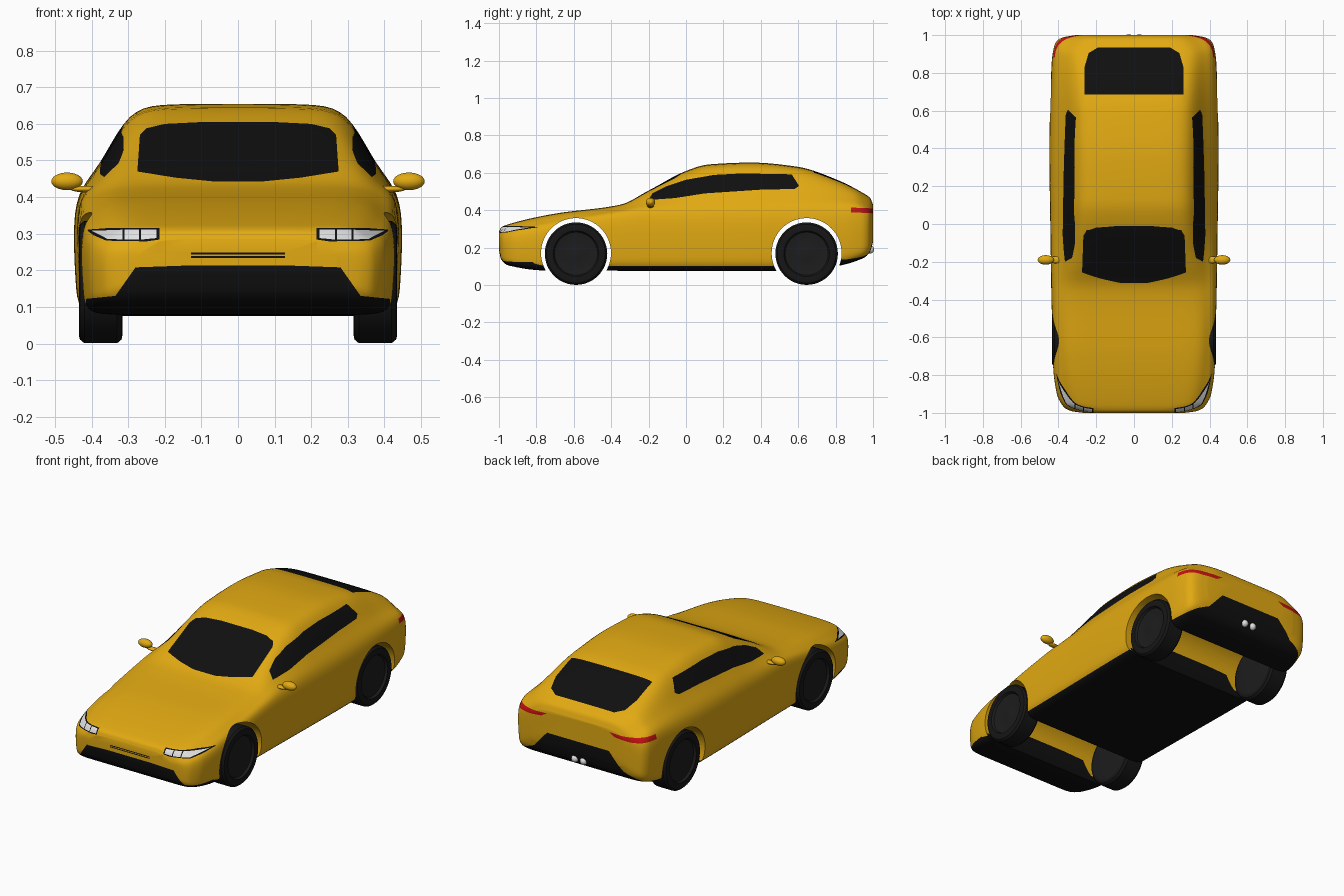
import bpy, bmesh, math
from mathutils import Vector

cube = bpy.data.objects.get("Cube")
if cube:
    bpy.data.objects.remove(cube, do_unlink=True)


def material(name, rgb, rough=0.5):
    m = bpy.data.materials.new(name)
    m.use_nodes = True
    m.diffuse_color = (*rgb, 1)
    bsdf = m.node_tree.nodes["Principled BSDF"]
    bsdf.inputs["Base Color"].default_value = (*rgb, 1)
    bsdf.inputs["Roughness"].default_value = rough
    return m


yellow = material("yellow paint", (0.76, 0.4, 0.006))
black = material("black trim", (0.005, 0.005, 0.005))
white = material("lamp white", (0.75, 0.75, 0.75))
red = material("tail red", (0.55, 0.006, 0.006))
tyre = material("tyre black", (0.008, 0.008, 0.008))
rim = material("dark rim", (0.012, 0.012, 0.013))
YELLOW, BLACK, WHITE, RED = range(4)


def make_object(name, bm, mats):
    bmesh.ops.recalc_face_normals(bm, faces=bm.faces)
    me = bpy.data.meshes.new(name)
    bm.to_mesh(me)
    bm.free()
    for m in mats:
        me.materials.append(m)
    ob = bpy.data.objects.new(name, me)
    bpy.context.collection.objects.link(ob)
    return ob


def activate(ob):
    bpy.ops.object.select_all(action='DESELECT')
    ob.select_set(True)
    bpy.context.view_layer.objects.active = ob


def smooth(ob, degrees=35):
    activate(ob)
    bpy.ops.object.shade_smooth_by_angle(angle=math.radians(degrees))


def curve(keys):
    """Smooth curve through keys without overshoot."""
    xs, ys = zip(*keys)
    d = [(ys[i + 1] - ys[i]) / (xs[i + 1] - xs[i]) for i in range(len(xs) - 1)]
    t = [d[0]] + [2 * a * b / (a + b) if a * b > 0 else 0 for a, b in zip(d, d[1:])] + [d[-1]]

    def f(x):
        i = max(k for k in range(len(d)) if k == 0 or xs[k] <= x)
        h = xs[i + 1] - xs[i]
        s = (x - xs[i]) / h
        return (ys[i] * (1 + 2 * s) * (1 - s) ** 2 + ys[i + 1] * s * s * (3 - 2 * s)
                + h * s * (1 - s) * (t[i] * (1 - s) - t[i + 1] * s))
    return f


# Body outline along its length: top, bottom, half width, shoulder and roof edge
top = curve([(-1, .285), (-.99, .307), (-.95, .325), (-.7, .382), (-.35, .43), (-.2, .505),
             (0, .61), (.12, .645), (.35, .655), (.6, .632), (.8, .566), (.95, .49), (.985, .465), (1, .43)])
bottom = curve([(-1, .19), (-.99, .14), (-.95, .105), (-.75, .078), (.6, .075), (.8, .1),
                (.95, .145), (.985, .18), (1, .23)])
width = curve([(-1, .27), (-.99, .335), (-.97, .372), (-.9, .41), (-.75, .43), (0, .445),
               (.4, .45), (.85, .438), (.94, .425), (.975, .405), (.99, .37), (1, .31)])
shoulder = curve([(-1, .25), (-.95, .275), (-.6, .345), (-.2, .405), (.5, .415), (.9, .425), (1, .39)])
roof_edge = curve([(-1, .22), (-.95, .31), (-.6, .35), (-.3, .335), (0, .3), (.5, .3), (.9, .31), (1, .25)])


def section(y, steps=5):
    zt, zb, w, sh, r = (f(y) for f in (top, bottom, width, shoulder, roof_edge))
    p = [(0, zb), (.7 * w, zb), (.97 * w, zb), (.985 * w, zb + .25 * (sh - zb)),
         (w, zb + .6 * (sh - zb)), (.99 * w, sh), ((r + w) / 2, sh + .3 * (zt - sh)),
         (r, zt - .05 * (zt - sh)), (.66 * r, zt), (0, zt)]
    p = [(-p[1][0], zb)] + p + [(-p[-2][0], zt)]
    half = []
    for i in range(len(p) - 3):
        for k in range(steps + (i == len(p) - 4)):
            s = k / steps
            b = ((1 - s) ** 3, 3 * s ** 3 - 6 * s * s + 4, -3 * s ** 3 + 3 * s * s + 3 * s + 1, s ** 3)
            half.append(tuple(sum(b[j] * p[i + j][c] for j in range(4)) / 6 for c in (0, 1)))
    return half + [(-x, z) for x, z in half[-2:0:-1]]


# Lofted body shell
bm = bmesh.new()
N = 96
rings = []
for i in range(N + 1):
    y = -math.cos(math.pi * i / N)
    rings.append([bm.verts.new((x, y, z)) for x, z in section(y)])
for a, b in zip(rings, rings[1:]):
    for i in range(len(a)):
        j = (i + 1) % len(a)
        bm.faces.new((a[i], a[j], b[j], b[i]))
bm.faces.new(rings[0])
bm.faces.new(rings[-1])
body = make_object("body", bm, [yellow, black, white, red])

# Wheel arches cut right across the body
AXLES = {"front": -.588, "rear": .645}
for end, y in AXLES.items():
    bpy.ops.mesh.primitive_cylinder_add(vertices=64, radius=.187, depth=1.4, location=(0, y, .171),
                                        rotation=(0, math.pi / 2, 0))
    cutter = bpy.context.object
    cutter.hide_render = True
    mod = body.modifiers.new("arch", 'BOOLEAN')
    mod.operation, mod.solver, mod.object = 'DIFFERENCE', 'EXACT', cutter
    activate(body)
    bpy.ops.object.modifier_apply(modifier=mod.name)
    bpy.data.objects.remove(cutter, do_unlink=True)


def inside(poly, u, v):
    hit = False
    for (a, b), (c, d) in zip(poly, poly[1:] + poly[:1]):
        if (b > v) != (d > v) and u < (c - a) * (v - b) / (d - b) + a:
            hit = not hit
    return hit


def flip(poly):
    return [(-u, v) for u, v in poly]


def symmetric(half):
    return half + flip(half)[::-1]


bm = bmesh.new()
bm.from_mesh(body.data)


def paint(poly, axes, region, index):
    """Cut the outline of a polygon into the shell and colour the faces inside."""
    u, v = axes
    for p, q in zip(poly, poly[1:] + poly[:1]):
        lo = [min(p[k], q[k]) - .004 for k in (0, 1)]
        hi = [max(p[k], q[k]) + .004 for k in (0, 1)]
        faces = []
        for f in bm.faces:
            if region(f.calc_center_median()):
                us, vs = [w.co[u] for w in f.verts], [w.co[v] for w in f.verts]
                if max(us) > lo[0] and min(us) < hi[0] and max(vs) > lo[1] and min(vs) < hi[1]:
                    faces.append(f)
        co, no = Vector(), Vector()
        co[u], co[v] = p
        no[u], no[v] = q[1] - p[1], p[0] - q[0]
        geom = set(faces) | {e for f in faces for e in f.edges} | {w for f in faces for w in f.verts}
        bmesh.ops.bisect_plane(bm, geom=list(geom), dist=1e-5, plane_co=co, plane_no=no.normalized())
    for f in bm.faces:
        c = f.calc_center_median()
        if region(c) and inside(poly, c[u], c[v]):
            f.material_index = index


XZ, YZ, XY = (0, 2), (1, 2), (0, 1)
# Black sill and floor
paint([(-1.1, 0), (1.1, 0), (1.1, .102), (-1.1, .102)], YZ, lambda c: c.z < .2, BLACK)
# Front and rear lower bumpers
paint(symmetric([(.14, .213), (.28, .208), (.335, .13), (.415, .122), (.415, .03)]), XZ,
      lambda c: c.y < .75 and c.z < .3, BLACK)
paint(symmetric([(.2, .3), (.29, .2), (.36, .17), (.44, .125), (.44, .03)]), XZ,
      lambda c: c.y > .8, BLACK)
# Nose slots
for z in (.234, .243):
    paint(symmetric([(.128, z), (.128, z + .005)]), XZ, lambda c: c.y < -.9, BLACK)
# Windscreen, side windows and rear window
paint(symmetric([(.1, .605), (.2, .6), (.25, .588), (.268, .57), (.275, .47), (.17, .453), (.07, .443)]),
      XZ, lambda c: c.y < .05 and c.z > .4, BLACK)
paint([(-.2, .455), (-.18, .49), (-.1, .53), (0, .563), (.15, .589), (.3, .597), (.565, .592),
       (.605, .53), (.58, .514), (.4, .51), (.1, .49), (-.06, .465)],
      YZ, lambda c: abs(c.x) > .2 and c.z > .42, BLACK)
paint(symmetric([(.262, .685), (.262, .83), (.24, .905), (.19, .935)]), XY, lambda c: c.z > .4, BLACK)
# Headlights: black bezel with white cells; tail lights
bezel = [(.215, .315), (.215, .284), (.25, .279), (.36, .281), (.395, .296), (.415, .311), (.36, .315)]
cells = [[(.222, .311), (.222, .288), (.265, .284), (.265, .311)],
         [(.27, .311), (.27, .284), (.31, .284), (.31, .311)],
         [(.315, .311), (.315, .284), (.357, .286), (.4, .308)]]
tail = [(.2, .412), (.24, .39), (.33, .383), (.45, .388), (.45, .415), (.3, .408)]
for side in (list, flip):
    paint(side(bezel), XZ, lambda c: c.y < -.8, BLACK)
    for cell in cells:
        paint(side(cell), XZ, lambda c: c.y < -.8, WHITE)
    paint(side(tail), XZ, lambda c: c.y > .88, RED)
bm.to_mesh(body.data)
bm.free()
smooth(body)


# Wheels: turned profile of (distance along axle, radius)
def wheel(name, x, y, side):
    profile = [(-.06, 0), (-.06, .14), (-.057, .157), (-.045, .167), (.045, .167), (.057, .157),
               (.06, .145), (.058, .122), (.045, .115), (.035, .06), (.042, .03), (.042, 0)]
    bm = bmesh.new()
    vs = [bm.verts.new((a * side, 0, r)) for a, r in profile]
    es = [bm.edges.new(e) for e in zip(vs, vs[1:])]
    bmesh.ops.spin(bm, geom=vs + es, axis=(1, 0, 0), cent=(0, 0, 0), angle=math.tau, steps=48)
    bmesh.ops.remove_doubles(bm, verts=bm.verts, dist=1e-5)
    for f in bm.faces:
        f.material_index = int(f.calc_center_median().yz.length < .12)
    ob = make_object(name, bm, [tyre, rim])
    ob.location = (x, y, .168)
    smooth(ob)


def ellipsoid(name, loc, radii, mat):
    bpy.ops.mesh.primitive_uv_sphere_add(segments=32, ring_count=16, radius=1, location=loc)
    ob = bpy.context.object
    ob.name, ob.scale = name, radii
    ob.data.materials.append(mat)
    bpy.ops.object.shade_smooth()


# Wheels, mirrors and exhaust tips on both sides
for side, label in ((1, "left"), (-1, "right")):
    for end, y in AXLES.items():
        wheel(f"{end}_wheel_{label}", .375 * side, y, side)
    ellipsoid(f"mirror_{label}", (.467 * side, -.19, .443), (.043, .025, .024), yellow)
    ellipsoid(f"mirror_arm_{label}", (.415 * side, -.19, .422), (.043, .018, .009), yellow)
    ellipsoid(f"exhaust_tip_{label}", (.028 * side, .985, .19), (.021, .021, .021), white)
